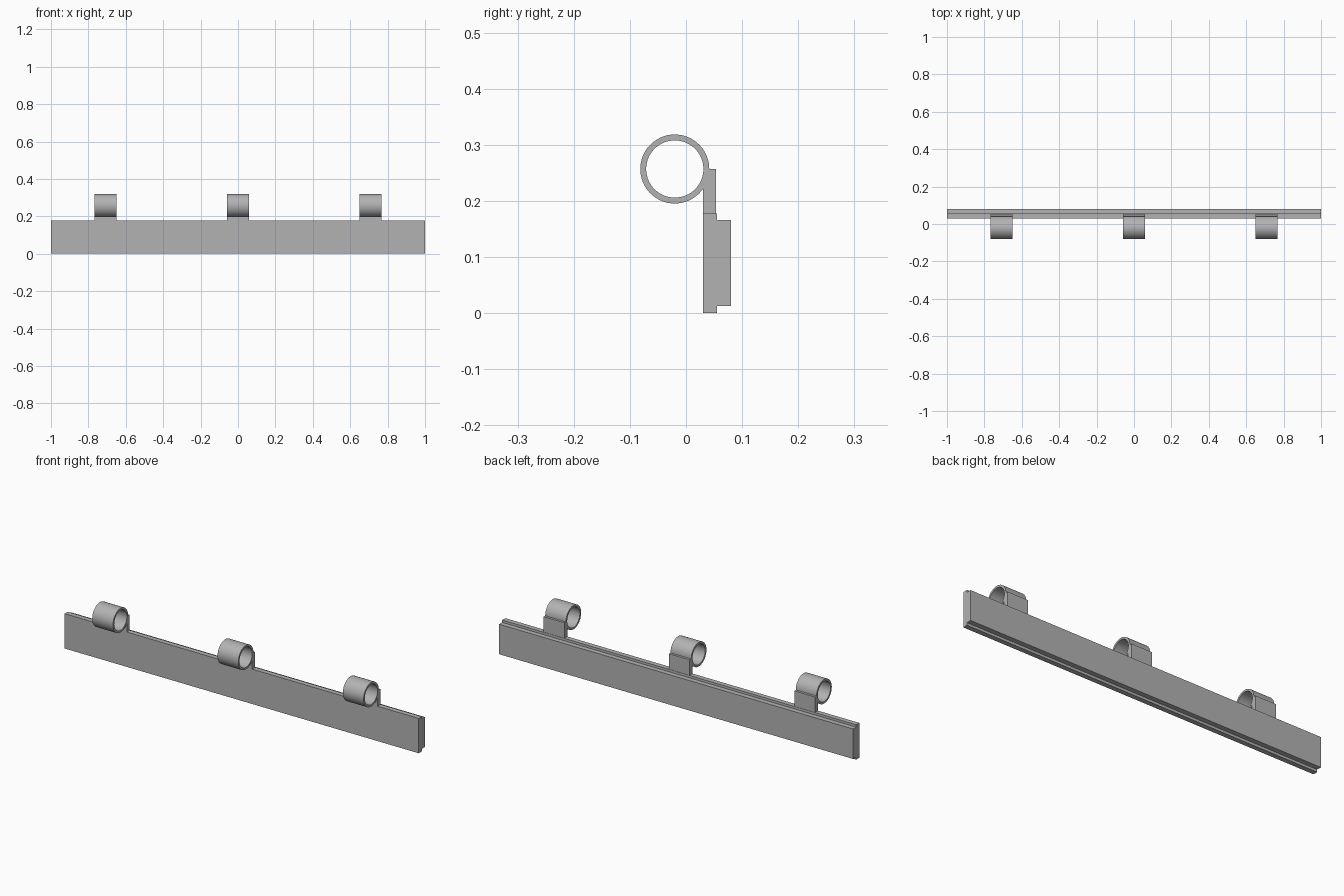
import bpy
from math import acos, asin, cos, pi, sin

cube = bpy.data.objects.get("Cube")
if cube:
    bpy.data.objects.remove(cube, do_unlink=True)

grey = bpy.data.materials.new("plain_grey")
grey.use_nodes = True
colour = (0.45, 0.45, 0.45, 1)
grey.diffuse_color = colour
grey.node_tree.nodes["Principled BSDF"].inputs["Base Color"].default_value = colour


def arc(cy, cz, radius, start, end, steps):
    angles = [start + (end - start) * i / steps for i in range(steps + 1)]
    return [(cy + radius * cos(a), cz + radius * sin(a)) for a in angles]


def extrude_profile(name, loops, x, width, smooth=False):
    """Extrude closed (y, z) outlines along x; inner outlines become holes."""
    curve = bpy.data.curves.new(name, "CURVE")
    curve.dimensions = "2D"
    curve.fill_mode = "BOTH"
    curve.extrude = width / 2
    for loop in loops:
        spline = curve.splines.new("POLY")
        spline.points.add(len(loop) - 1)
        for point, (y, z) in zip(spline.points, loop):
            point.co = (y, z, 0, 1)
        spline.use_cyclic_u = True
    obj = bpy.data.objects.new(name, curve)
    bpy.context.collection.objects.link(obj)
    obj.location.x = x
    obj.rotation_euler = (pi / 2, 0, pi / 2)
    bpy.ops.object.select_all(action="DESELECT")
    obj.select_set(True)
    bpy.context.view_layer.objects.active = obj
    bpy.ops.object.convert(target="MESH")
    obj = bpy.context.object
    obj.data.materials.clear()
    obj.data.materials.append(grey)
    # Weld caps to sides
    obj.modifiers.new("Weld", "WELD").merge_threshold = 0.0001
    bpy.ops.object.modifier_apply(modifier="Weld")
    if smooth:
        bpy.ops.object.shade_smooth_by_angle(angle=pi / 6)
    else:
        bpy.ops.object.shade_flat()
    return obj


# Long stepped rail: tall front board with a shorter board behind it
front, step, back = 0.03, 0.055, 0.08
top = 0.178
rail = [(front, 0), (step, 0), (step, 0.013), (back, 0.013),
        (back, 0.166), (step, 0.166), (step, top), (front, top)]
extrude_profile("stepped_rail", [rail], 0, 2)

# Ring clips: tube and its mounting tab share one outline
cy, cz, outer, inner = -0.02, 0.257, 0.0615, 0.051
tab_back = 0.0535
join = -acos((front - cy) / outer)
clip = arc(cy, cz, outer, 0, 2 * pi + join, 64)
clip += [(front, top), (tab_back, top), (tab_back, cz)]
hole = arc(cy, cz, inner, 0, 2 * pi, 64)[:-1]
for side, x in (("right", -0.708), ("middle", 0), ("left", 0.708)):
    extrude_profile(side + "_ring_clip", [clip, hole], x, 0.117, smooth=True)
